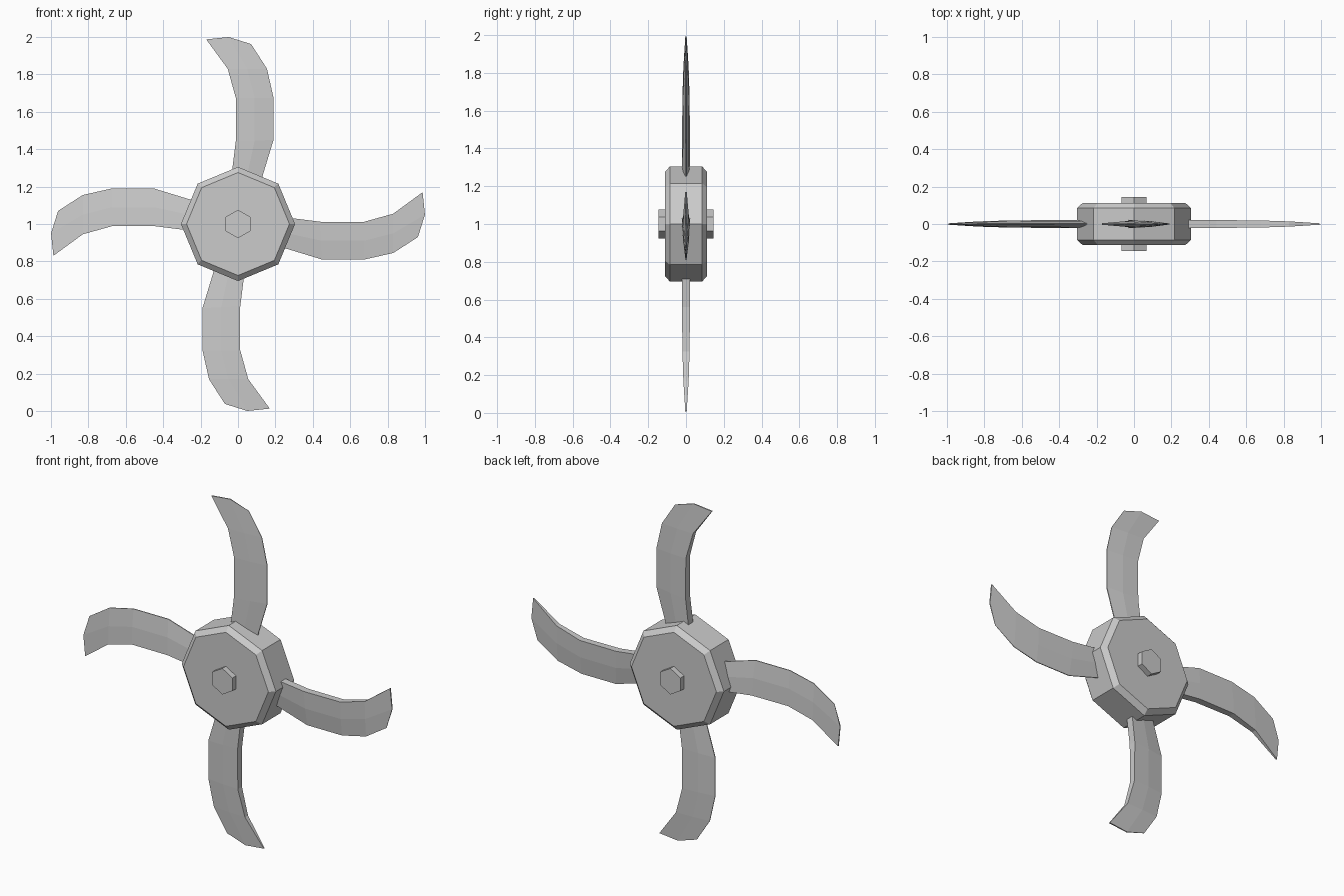
import bpy, bmesh
from math import pi, sin, cos

if "Cube" in bpy.data.objects:
    bpy.data.objects.remove(bpy.data.objects["Cube"])

CENTRE_Z = 1.0


def make_object(name, bm):
    bmesh.ops.recalc_face_normals(bm, faces=bm.faces)
    mesh = bpy.data.meshes.new(name)
    bm.to_mesh(mesh)
    bm.free()
    obj = bpy.data.objects.new(name, mesh)
    obj.location.z = CENTRE_Z
    bpy.context.collection.objects.link(obj)
    return obj


def loft(name, rings):
    """Join rings of points with quads and cap both ends."""
    bm = bmesh.new()
    loops = [[bm.verts.new(p) for p in ring] for ring in rings]
    n = len(loops[0])
    for a, b in zip(loops, loops[1:]):
        for i in range(n):
            j = (i + 1) % n
            bm.faces.new((a[i], a[j], b[j], b[i]))
    bm.faces.new(loops[0])
    bm.faces.new(loops[-1])
    return make_object(name, bm)


def ring(sides, radius, y):
    return [(radius * sin(2 * pi * i / sides), y, radius * cos(2 * pi * i / sides))
            for i in range(sides)]


# Chamfered octagonal hub
loft("hub", [ring(8, r, y) for r, y in
             [(0.275, -0.112), (0.305, -0.085), (0.305, 0.085), (0.275, 0.112)]])

# Hexagonal axle through the hub
loft("axle", [ring(6, 0.076, y) for y in (-0.145, 0.145)])

# Blade sections: inner (x, z), outer (x, z), rise of the mid point, half thickness
sections = [
    ((-0.042, 0.20), (0.114, 0.20), 0.0, 0.023),
    ((-0.012, 0.44), (0.190, 0.45), 0.0, 0.021),
    ((-0.012, 0.675), (0.190, 0.675), 0.0, 0.019),
    ((-0.055, 0.83), (0.155, 0.83), 0.0, 0.014),
    ((-0.170, 0.987), (0.070, 0.962), 0.025, 0.004),
]


def blade_ring(inner, outer, rise, t):
    # blunt inner edge, thin outer edge
    mid = ((inner[0] + outer[0]) / 2, (inner[1] + outer[1]) / 2 + rise)
    half = [(inner, t), (mid, t * 0.75), (outer, t * 0.12)]
    return ([(p[0], -h, p[1]) for p, h in half] +
            [(p[0], h, p[1]) for p, h in reversed(half)])


# Four curved blades around the hub
for k in range(4):
    blade = loft(f"blade_{k + 1}", [blade_ring(*s) for s in sections])
    blade.rotation_euler.y = k * pi / 2
